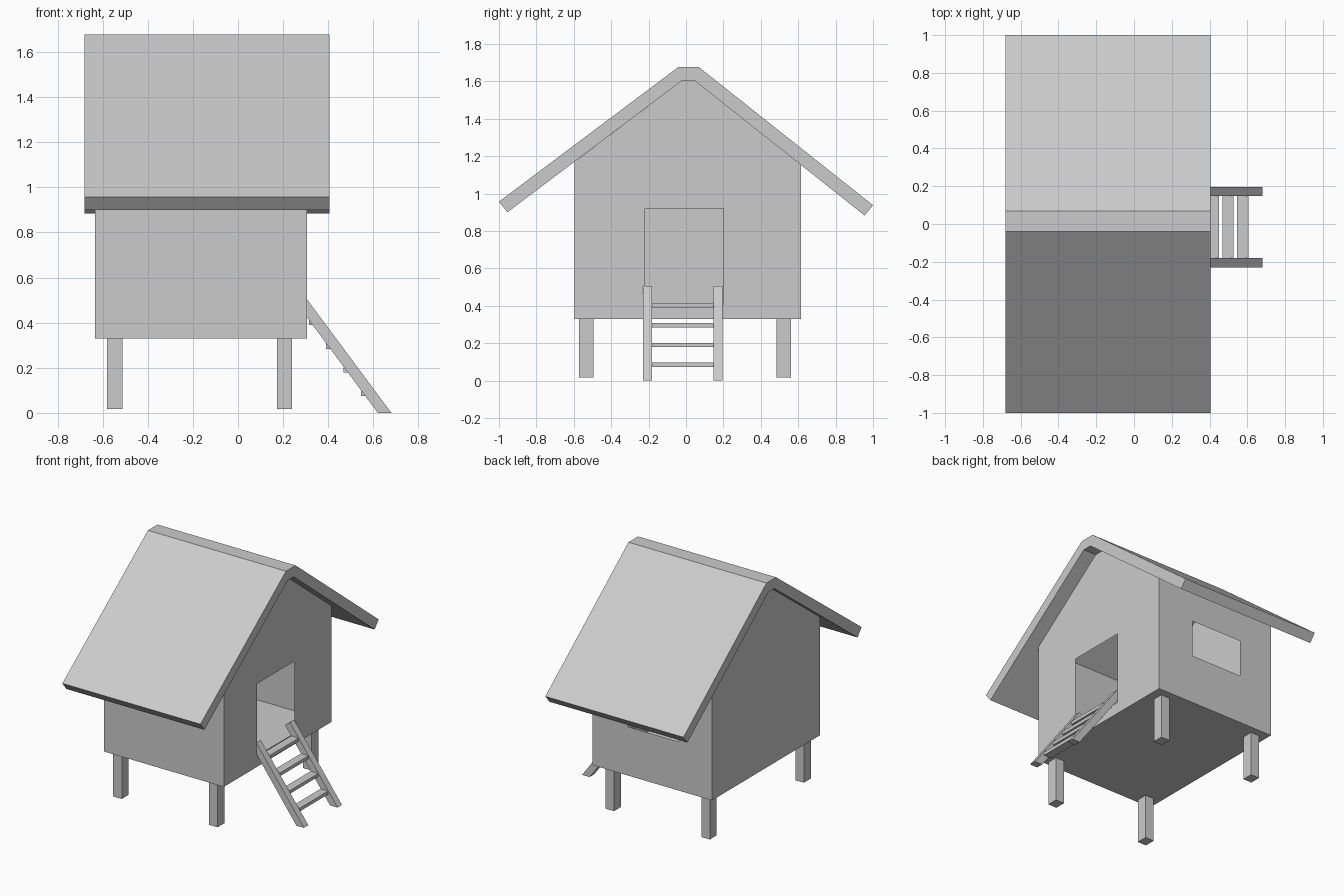
import bpy, bmesh
from mathutils import Vector

if "Cube" in bpy.data.objects:
    bpy.data.objects.remove(bpy.data.objects["Cube"])


def finish(name, bm):
    bmesh.ops.remove_doubles(bm, verts=bm.verts, dist=0.0005)
    bmesh.ops.recalc_face_normals(bm, faces=bm.faces)
    mesh = bpy.data.meshes.new(name)
    bm.to_mesh(mesh)
    bm.free()
    obj = bpy.data.objects.new(name, mesh)
    bpy.context.collection.objects.link(obj)
    return obj


def extrude(name, profile, direction):
    """Solid made by sweeping a closed outline along a vector."""
    bm = bmesh.new()
    face = bm.faces.new([bm.verts.new(p) for p in profile])
    ext = bmesh.ops.extrude_face_region(bm, geom=[face], use_keep_orig=True)
    verts = [g for g in ext["geom"] if isinstance(g, bmesh.types.BMVert)]
    bmesh.ops.translate(bm, verts=verts, vec=Vector(direction))
    return finish(name, bm)


def box(name, x0, x1, y0, y1, z0, z1):
    base = [(x0, y0, z0), (x1, y0, z0), (x1, y1, z0), (x0, y1, z0)]
    return extrude(name, base, (0, 0, z1 - z0))


# Hollow thin-walled house
X0, X1, Y0, Y1, Z0 = -0.635, 0.305, -0.595, 0.615, 0.33
ZL, ZR, ZT = 1.171, 1.154, 1.605        # eaves and ridge heights
DL, DR, DB, DT = -0.22, 0.20, 0.41, 0.92    # door opening
WL, WR, WB, WT = -0.373, 0.025, 0.677, 0.935    # window opening

bm = bmesh.new()


def face(points):
    bm.faces.new([bm.verts.new(p) for p in points])


gable = [(Y0, Z0), (Y1, Z0), (Y1, ZR), (0.045, ZT), (-0.02, ZT), (Y0, ZL)]
face([(X0, y, z) for y, z in gable])
face([(X0, Y0, Z0), (X1, Y0, Z0), (X1, Y1, Z0), (X0, Y1, Z0)])
face([(X0, Y0, Z0), (X1, Y0, Z0), (X1, Y0, ZL), (X0, Y0, ZL)])

# Door wall: two halves around the opening
face([(X1, y, z) for y, z in [(Y0, Z0), (0, Z0), (0, DB), (DL, DB), (DL, DT),
                              (0, DT), (0, ZT), (-0.02, ZT), (Y0, ZL)]])
face([(X1, y, z) for y, z in [(Y1, Z0), (0, Z0), (0, DB), (DR, DB), (DR, DT),
                              (0, DT), (0, ZT), (0.045, ZT), (Y1, ZR)]])

# Window wall: two halves around the opening
XM = (WL + WR) / 2
for side, jamb in ((X0, WL), (X1, WR)):
    face([(x, Y1, z) for x, z in [(side, Z0), (XM, Z0), (XM, WB), (jamb, WB),
                                  (jamb, WT), (XM, WT), (XM, ZR), (side, ZR)]])
finish("house_walls", bm)

# Roof slab with flat ridge
roof = [(-1, 0.957), (-0.04, 1.677), (0.068, 1.677), (1, 0.938),
        (0.955, 0.883), (0.045, ZT), (-0.02, ZT), (-0.955, 0.90)]
extrude("roof", [(-0.68, y, z) for y, z in roof], (1.085, 0, 0))

# Legs
for xn, x in (("left", -0.58), ("right", 0.173)):
    for yn, y in (("front", -0.572), ("back", 0.484)):
        box(f"{yn}_{xn}_leg", x, x + 0.067, y, y + 0.077, 0.017, Z0)

# Ladder rails, cut flat at the ground
rail = [(0.305, 0.505), (0.68, 0.003), (0.62, 0.003), (0.267, 0.476)]
for name, y in (("front", -0.23), ("back", 0.147)):
    extrude(f"{name}_ladder_rail", [(x, y, 0 if z < 0.01 else z) for x, z in rail],
            (0, 0.049, 0))

# Ladder rungs
for i in range(4):
    x, z = 0.545 - 0.077 * i, 0.074 + 0.105 * i
    box(f"ladder_rung_{i + 1}", x, x + 0.06, -0.182, 0.148, z, z + 0.023)
